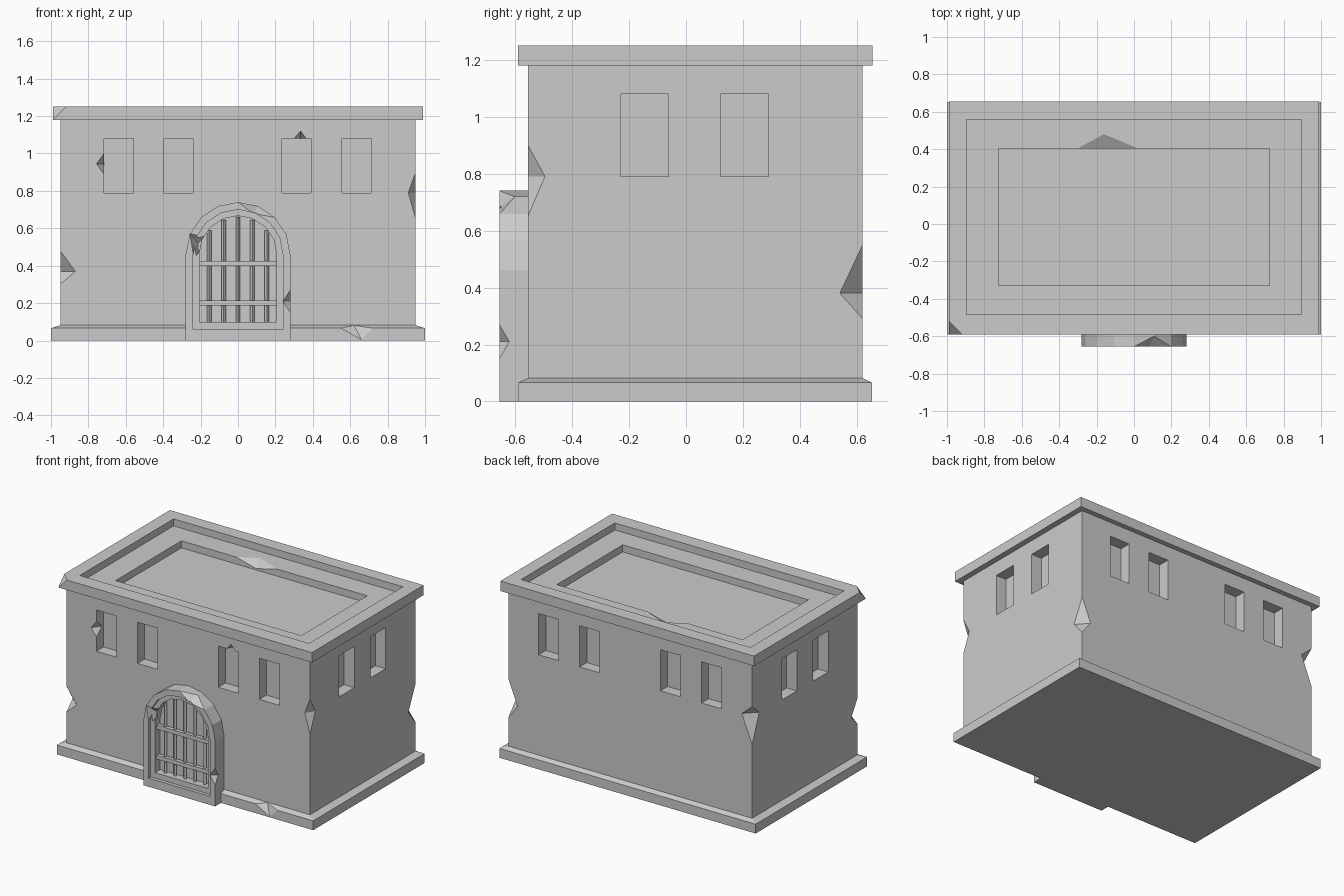
import bpy, bmesh, math

if "Cube" in bpy.data.objects:
    bpy.data.objects.remove(bpy.data.objects["Cube"])


def new_object(name, bm):
    bmesh.ops.recalc_face_normals(bm, faces=bm.faces)
    mesh = bpy.data.meshes.new(name)
    bm.to_mesh(mesh)
    bm.free()
    ob = bpy.data.objects.new(name, mesh)
    bpy.context.collection.objects.link(ob)
    return ob


def loft(name, rings):
    """Stack loops of equal length and close both ends."""
    bm = bmesh.new()
    loops = [[bm.verts.new(p) for p in ring] for ring in rings]
    n = len(loops[0])
    for a, b in zip(loops, loops[1:]):
        for i in range(n):
            j = (i + 1) % n
            bm.faces.new((a[i], a[j], b[j], b[i]))
    bm.faces.new(loops[0])
    bm.faces.new(loops[-1])
    return new_object(name, bm)


def rect(x, y0, y1, z):
    return [(-x, y0, z), (x, y0, z), (x, y1, z), (-x, y1, z)]


def box(name, x0, x1, y0, y1, z0, z1):
    return loft(name, [[(x0, y0, z), (x1, y0, z), (x1, y1, z), (x0, y1, z)]
                       for z in (z0, z1)])


def arch(name, r, bottom, y0, y1):
    pts = [(r, bottom)] + [(r * math.cos(math.pi * i / 8), 0.46 + r * math.sin(math.pi * i / 8))
                           for i in range(9)] + [(-r, bottom)]
    return loft(name, [[(x, y, z) for x, z in pts] for y in (y0, y1)])


def cut(ob, cutter):
    """Boolean-subtract the cutter, then discard it."""
    cutter.hide_render = True
    mod = ob.modifiers.new("cut", 'BOOLEAN')
    mod.operation, mod.solver, mod.object = 'DIFFERENCE', 'EXACT', cutter
    dg = bpy.context.evaluated_depsgraph_get()
    mesh = bpy.data.meshes.new_from_object(ob.evaluated_get(dg))
    ob.modifiers.clear()
    ob.data = mesh
    bpy.data.objects.remove(cutter)


def chip(ob, *pts):
    bm = bmesh.new()
    for p in pts:
        bm.verts.new(p)
    bmesh.ops.convex_hull(bm, input=bm.verts)
    cut(ob, new_object("chip_cutter", bm))


def corner_chip(ob, cx, cy, sx, sy, z0, zm, z1, dx, dy):
    """Angular notch in a vertical corner whose outward direction is (sx, sy)."""
    chip(ob, (cx, cy, z0), (cx, cy, z1), (cx - sx * dx, cy, zm),
         (cx, cy - sy * dy, zm), (cx + sx * 0.05, cy + sy * 0.05, zm))


# Plinth, walls, cornice and stepped roof in one shell
F, B = -0.555, 0.62
building = loft("building_shell", [
    rect(1.0, -0.59, 0.652, 0), rect(1.0, -0.59, 0.652, 0.066),
    rect(0.95, F, B, 0.082), rect(0.95, F, B, 1.18),
    rect(0.99, -0.59, 0.655, 1.18), rect(0.99, -0.59, 0.655, 1.25),
    rect(0.895, -0.485, 0.56, 1.25), rect(0.895, -0.485, 0.56, 1.20),
    rect(0.725, -0.33, 0.405, 1.20), rect(0.725, -0.33, 0.405, 1.15)])

# Window recesses on all four sides
D, Z0, Z1 = 0.08, 0.79, 1.08
for x in (-0.638, -0.318, 0.313, 0.633):
    w = 0.078
    cut(building, box("window_cutter", x - w, x + w, F - 0.1, F + D, Z0, Z1))
    cut(building, box("window_cutter", -x - w, -x + w, B - D, B + 0.1, Z0, Z1))
for y in (-0.145, 0.205):
    for s in (-1, 1):
        a, b = sorted((s * (0.95 - D), s * 1.05))
        cut(building, box("window_cutter", a, b, y - 0.084, y + 0.084, Z0, Z1))

# Damage on wall corners
corner_chip(building, 0.95, F, 1, -1, 0.65, 0.79, 0.90, 0.04, 0.06)
corner_chip(building, -0.95, F, -1, -1, 0.30, 0.37, 0.48, 0.08, 0.07)
corner_chip(building, 0.95, B, 1, 1, 0.29, 0.38, 0.55, 0.07, 0.08)
corner_chip(building, -0.95, B, -1, 1, 0.60, 0.80, 0.87, 0.08, 0.08)
# Damage on windows, plinth, cornice and roof ledge
chip(building, (-0.716, F, 0.89), (-0.716, F, 1.0), (-0.757, F, 0.945),
     (-0.716, F + 0.06, 0.945), (-0.68, F - 0.04, 0.945))
chip(building, (0.30, F, 1.08), (0.365, F, 1.08), (0.335, F, 1.12),
     (0.335, F + 0.06, 1.08), (0.335, F - 0.04, 1.05))
chip(building, (0.55, -0.59, 0.066), (0.72, -0.59, 0.066), (0.66, -0.59, 0.005),
     (0.62, -0.557, 0.081), (0.64, -0.66, 0.14))
chip(building, (-0.92, -0.59, 1.25), (-0.99, -0.52, 1.25), (-0.99, -0.59, 1.18),
     (-1.03, -0.63, 1.29))
chip(building, (-0.30, 0.405, 1.2), (0.02, 0.405, 1.2), (-0.16, 0.48, 1.2),
     (-0.14, 0.405, 1.16), (-0.14, 0.37, 1.25))

# Arched door frame with two recess steps
frame = arch("door_frame", 0.28, 0, -0.655, -0.53)
cut(frame, arch("step_cutter", 0.24, 0.06, -0.75, -0.63))
cut(frame, arch("opening_cutter", 0.207, 0.098, -0.75, -0.572))
# Damage on the frame: outer side, arch crown, inner left edge
corner_chip(frame, 0.28, -0.655, 1, -1, 0.15, 0.21, 0.27, 0.04, 0.035)
chip(frame, (0, -0.655, 0.74), (0.198, -0.655, 0.658), (0.107, -0.6, 0.719),
     (0.08, -0.655, 0.68), (0.14, -0.7, 0.80))
chip(frame, (-0.258, -0.656, 0.572), (-0.238, -0.656, 0.45), (-0.17, -0.63, 0.56),
     (-0.21, -0.605, 0.46), (-0.215, -0.605, 0.52), (-0.19, -0.69, 0.53))

# Gate grille: diamond-section uprights and flat cross bars
for i in range(5):
    x, r = (i - 2) * 0.077, 0.012
    top = 0.46 + math.sqrt(0.2 ** 2 - x * x)
    loft("gate_upright", [[(x - r, -0.59, z), (x, -0.59 - r, z),
                           (x + r, -0.59, z), (x, -0.59 + r, z)] for z in (0.09, top)])
for z in (0.2, 0.412):
    box("gate_crossbar", -0.212, 0.212, -0.61, -0.582, z - 0.014, z + 0.014)
